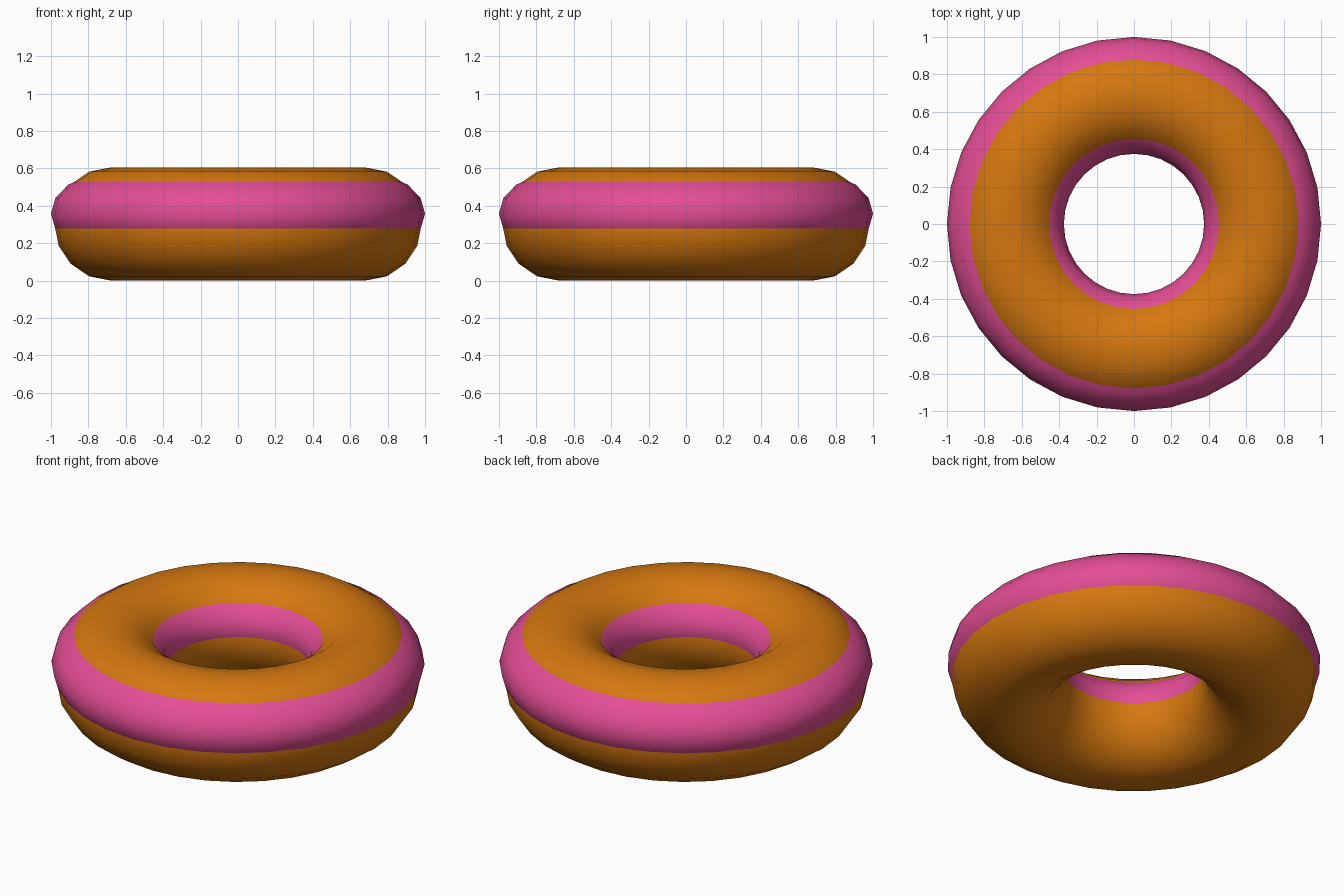
import bpy

cube = bpy.data.objects.get("Cube")
if cube:
    bpy.data.objects.remove(cube, do_unlink=True)


def make_material(name, color):
    mat = bpy.data.materials.new(name)
    mat.use_nodes = True
    mat.diffuse_color = (*color, 1)
    bsdf = next(n for n in mat.node_tree.nodes if n.type == "BSDF_PRINCIPLED")
    bsdf.inputs["Base Color"].default_value = (*color, 1)
    return mat


def make_ring(name, major, minor, height, flatten, mat):
    """Smooth torus lying flat, squashed vertically by flatten."""
    bpy.ops.mesh.primitive_torus_add(
        major_segments=32, minor_segments=16,
        major_radius=major, minor_radius=minor, location=(0, 0, height))
    ring = bpy.context.object
    ring.name = name
    ring.scale.z = flatten
    bpy.ops.object.transform_apply(location=False, rotation=False, scale=True)
    bpy.ops.object.shade_smooth()
    ring.data.materials.clear()
    ring.data.materials.append(mat)
    return ring


# Dough ring resting on the ground
dough = make_material("golden brown dough", (0.66, 0.185, 0.005))
make_ring("dough_ring", 0.6795, 0.3025, 0.3025, 1.0, dough)

# Flattened icing ring, slightly wider, showing as a band inside and out
icing = make_material("pink icing", (0.77, 0.075, 0.30))
make_ring("icing_ring", 0.6875, 0.3125, 0.358, 0.698, icing)
